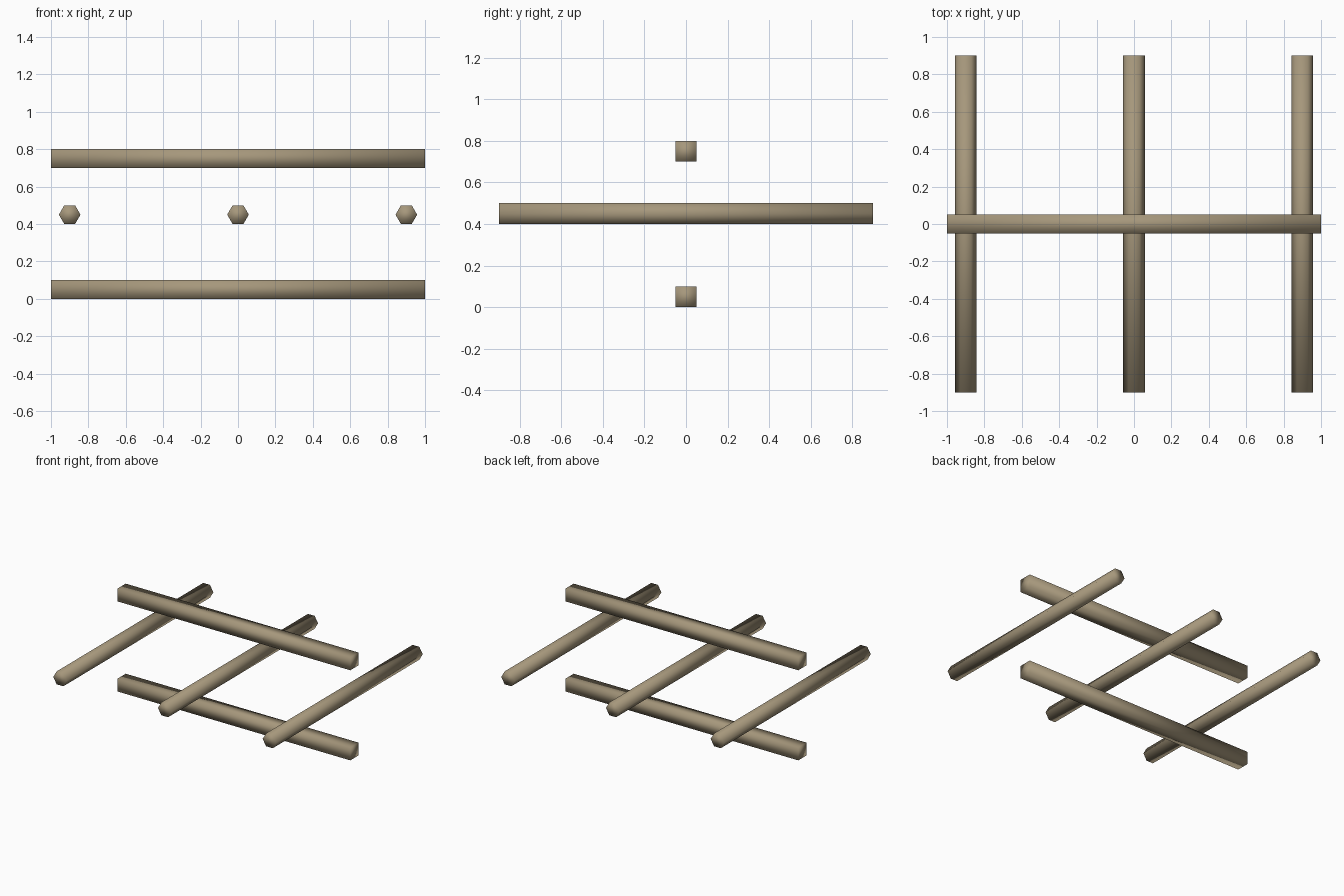
import bpy, bmesh, math

if "Cube" in bpy.data.objects:
    bpy.data.objects.remove(bpy.data.objects["Cube"])

wood = bpy.data.materials.new("wood")
wood.diffuse_color = (0.38, 0.31, 0.20, 1)
wood.use_nodes = True
wood.node_tree.nodes["Principled BSDF"].inputs["Base Color"].default_value = wood.diffuse_color


def beam(name, sides, half_height, length, axis, centre):
    """Regular prism lying along x or y, with flat top and bottom faces."""
    bm = bmesh.new()
    r = half_height / math.cos(math.pi / sides)
    start = math.pi / 2 + math.pi / sides
    ring = []
    for i in range(sides):
        a = start + 2 * math.pi * i / sides
        u, z = r * math.cos(a), r * math.sin(a)
        p = (-length / 2, u, z) if axis == "x" else (u, -length / 2, z)
        ring.append(bm.verts.new(p))
    cap = bm.faces.new(ring)
    ext = bmesh.ops.extrude_face_region(bm, geom=[cap], use_keep_orig=True)
    moved = [v for v in ext["geom"] if isinstance(v, bmesh.types.BMVert)]
    shift = (length, 0, 0) if axis == "x" else (0, length, 0)
    bmesh.ops.translate(bm, verts=moved, vec=shift)
    bmesh.ops.recalc_face_normals(bm, faces=bm.faces)
    for f in bm.faces:
        f.smooth = True
    mesh = bpy.data.meshes.new(name)
    bm.to_mesh(mesh)
    bm.free()
    mesh.materials.append(wood)
    obj = bpy.data.objects.new(name, mesh)
    obj.location = centre
    bpy.context.collection.objects.link(obj)


# Square long rails, one low and one high
for name, z in (("lower_rail", 0.05), ("upper_rail", 0.75)):
    beam(name, 4, 0.05, 2.0, "x", (0, 0, z))

# Hexagonal cross bars between the rails
for name, x in (("left_cross_bar", -0.9), ("middle_cross_bar", 0), ("right_cross_bar", 0.9)):
    beam(name, 6, 0.05, 1.8, "y", (x, 0, 0.45))
